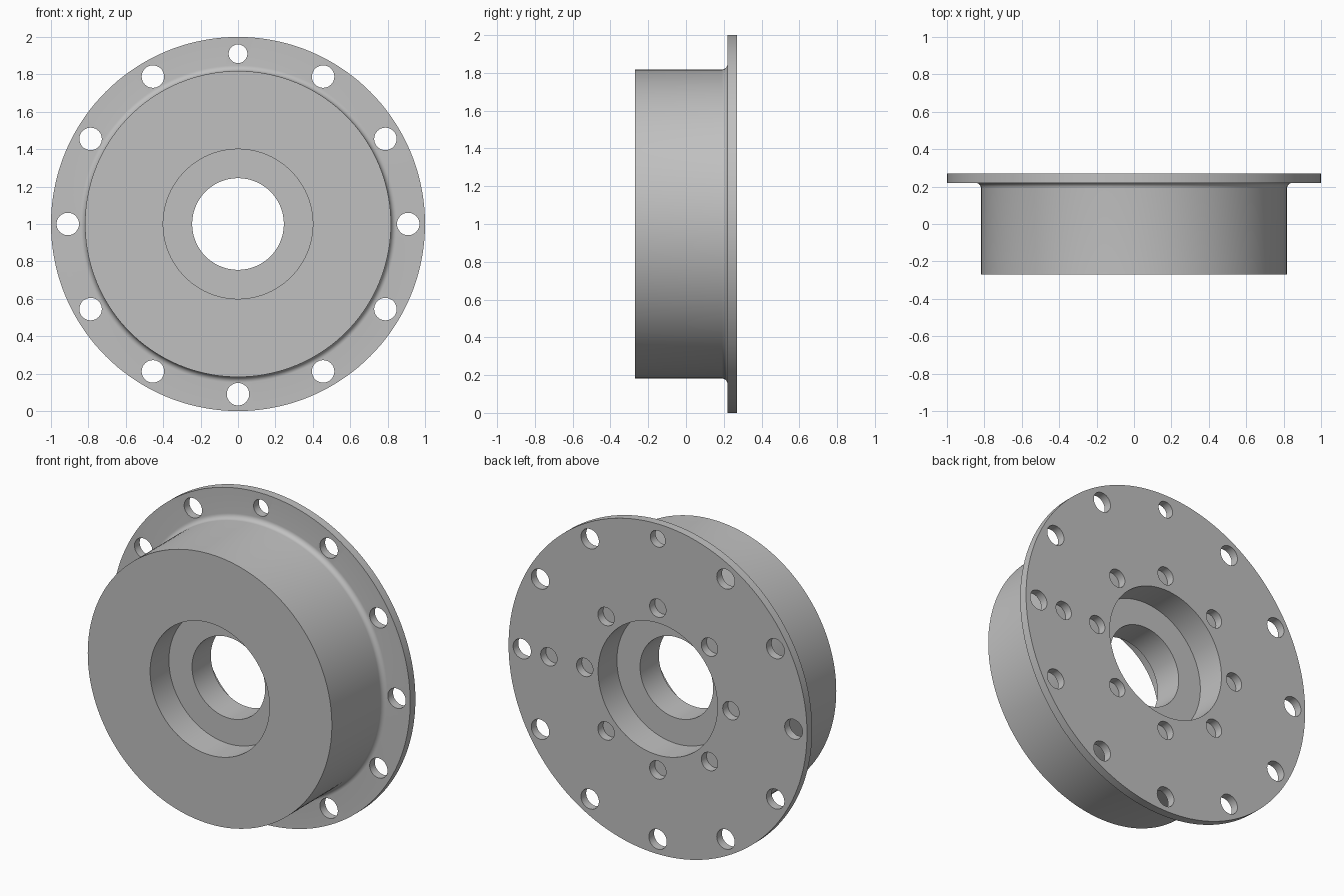
import bpy
import bmesh
from math import sin, cos, pi, radians
from mathutils import Matrix, Vector

if "Cube" in bpy.data.objects:
    bpy.data.objects.remove(bpy.data.objects["Cube"], do_unlink=True)

AXIS_Z = 1.0          # height of the hub axis, which runs along y
BACK = 0.27           # half of the hub's depth
FLANGE = 0.05         # flange thickness
SEGMENTS = 144

grey = bpy.data.materials.new("machined grey")
grey.use_nodes = True
grey.diffuse_color = (0.53, 0.53, 0.53, 1)
grey.node_tree.nodes["Principled BSDF"].inputs["Base Color"].default_value = (0.53, 0.53, 0.53, 1)


def make_object(name, bm):
    bmesh.ops.recalc_face_normals(bm, faces=bm.faces)
    mesh = bpy.data.meshes.new(name)
    bm.to_mesh(mesh)
    bm.free()
    mesh.materials.append(grey)
    obj = bpy.data.objects.new(name, mesh)
    bpy.context.collection.objects.link(obj)
    return obj


def lathe(name, profile):
    """Revolve a closed (radius, y) profile about the hub axis."""
    bm = bmesh.new()
    verts = [bm.verts.new((r, y, AXIS_Z)) for r, y in profile]
    edges = [bm.edges.new((a, b)) for a, b in zip(verts, verts[1:] + verts[:1])]
    bmesh.ops.spin(bm, geom=verts + edges, cent=(0, 0, AXIS_Z), axis=(0, 1, 0),
                   angle=2 * pi, steps=SEGMENTS, use_merge=True)
    bmesh.ops.remove_doubles(bm, verts=bm.verts, dist=1e-5)
    return make_object(name, bm)


def add_drill(bm, ring, degrees, radius, depth):
    """Cylinder that cuts a hole of the given depth into the back face."""
    a = radians(degrees)
    over = 0.03
    centre = Vector((ring * cos(a), BACK + (over - depth) / 2, AXIS_Z + ring * sin(a)))
    bmesh.ops.create_cone(bm, cap_ends=True, segments=40, radius1=radius, radius2=radius,
                          depth=depth + over,
                          matrix=Matrix.Translation(centre) @ Matrix.Rotation(pi / 2, 4, 'X'))


# Hub: barrel, filleted flange, recesses on both ends and a central bore
barrel, fillet, bore, recess, web = 0.818, 0.03, 0.245, 0.40, 0.09
face = BACK - FLANGE
curve = [(barrel + fillet * (1 - cos(t)), face - fillet * (1 - sin(t)))
         for t in (i * pi / 16 for i in range(9))]
hub = lathe("flanged_hub", [(bore, -web), (recess, -web), (recess, -BACK), (barrel, -BACK)]
            + curve
            + [(1, face), (1, BACK), (recess, BACK), (recess, web), (bore, web)])

# Drills: flange bolt holes (the top one is narrower), blind ring, one locating hole
drills = bmesh.new()
for i in range(12):
    add_drill(drills, 0.91, 30 * i, 0.05 if i == 3 else 0.06, FLANGE + 0.02)
for i in range(8):
    add_drill(drills, 0.49, 45 * i, 0.055, 0.05)
add_drill(drills, 0.73, 0, 0.055, 0.05)
cutter = make_object("hole_cutter", drills)
cutter.hide_render = True

# Cut the holes, then smooth the round surfaces
cut = hub.modifiers.new("holes", 'BOOLEAN')
cut.operation = 'DIFFERENCE'
cut.solver = 'EXACT'
cut.object = cutter
bpy.ops.object.select_all(action='DESELECT')
hub.select_set(True)
bpy.context.view_layer.objects.active = hub
bpy.ops.object.modifier_apply(modifier=cut.name)
bpy.data.objects.remove(cutter, do_unlink=True)
bpy.ops.object.shade_smooth_by_angle(angle=radians(30))
